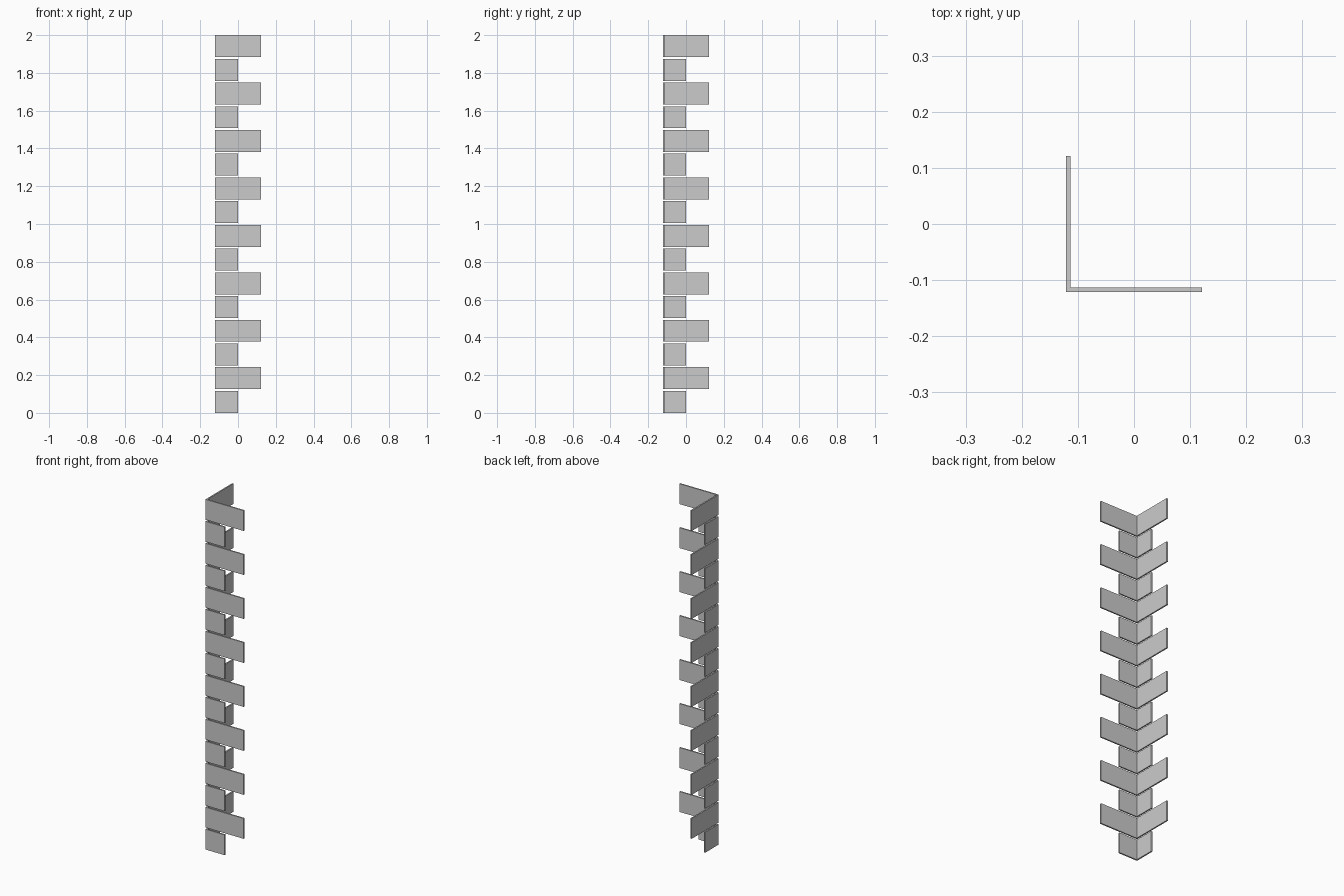
import bpy, bmesh

if "Cube" in bpy.data.objects:
    bpy.data.objects.remove(bpy.data.objects["Cube"])

COUNT = 16
GAP = 0.0095
H = (2.0 - GAP * (COUNT - 1)) / COUNT
C = -0.121      # outer corner position in x and y
T = 0.008       # slab thickness


def corner_block(name, z, length):
    """L-shaped corner block extruded upwards from z."""
    e, i = C + length, C + T
    profile = [(C, C), (e, C), (e, i), (i, i), (i, e), (C, e)]
    bm = bmesh.new()
    face = bm.faces.new([bm.verts.new((x, y, z)) for x, y in profile])
    top = bmesh.ops.extrude_face_region(bm, geom=[face])
    verts = [v for v in top["geom"] if isinstance(v, bmesh.types.BMVert)]
    bmesh.ops.translate(bm, verts=verts, vec=(0, 0, H))
    bmesh.ops.recalc_face_normals(bm, faces=bm.faces)
    mesh = bpy.data.meshes.new(name)
    bm.to_mesh(mesh)
    bm.free()
    bpy.context.collection.objects.link(bpy.data.objects.new(name, mesh))


# Alternate short and long corner blocks up the wall corner
for n in range(COUNT):
    is_long = n % 2 == 1
    corner_block(f"{'long' if is_long else 'short'}_corner_block_{n + 1}",
                 n * (H + GAP), 0.242 if is_long else 0.121)
